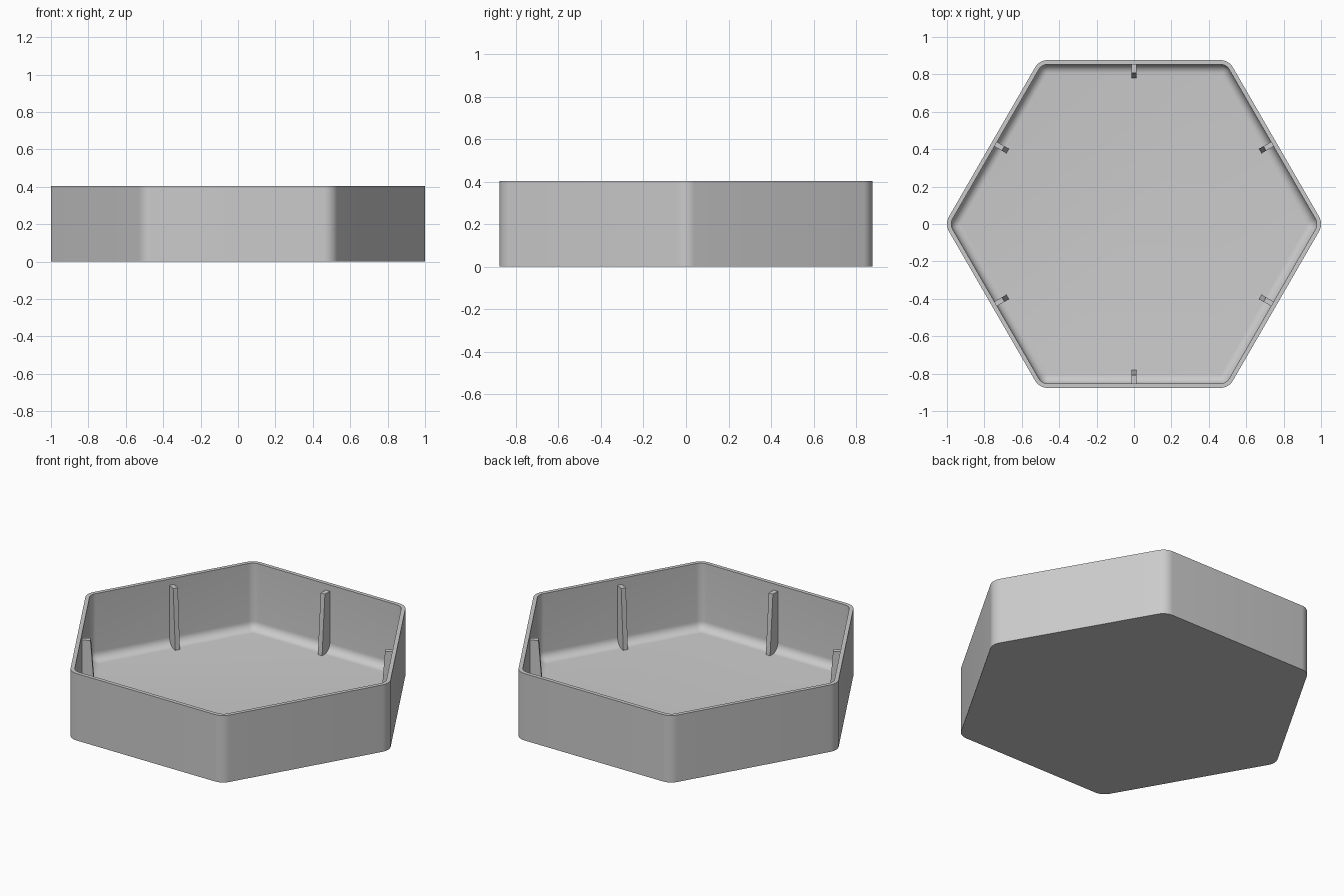
import bpy, bmesh, math

cube = bpy.data.objects.get("Cube")
if cube:
    bpy.data.objects.remove(cube, do_unlink=True)

CORNER = 0.08                                             # outer corner radius
APOTHEM = (1 - CORNER) * math.cos(math.pi / 6) + CORNER   # tips reach x = 1
HEIGHT = 0.403
WALL = 0.023
FLOOR = 0.004
FILLET = 0.05
SEG = 8                                                   # segments per corner

grey = bpy.data.materials.new("light grey")
grey.use_nodes = True
grey.diffuse_color = (0.6, 0.6, 0.6, 1)
grey.node_tree.nodes["Principled BSDF"].inputs["Base Color"].default_value = (0.6, 0.6, 0.6, 1)


def make_object(name, bm):
    bmesh.ops.recalc_face_normals(bm, faces=bm.faces)
    mesh = bpy.data.meshes.new(name)
    bm.to_mesh(mesh)
    bm.free()
    mesh.materials.append(grey)
    obj = bpy.data.objects.new(name, mesh)
    bpy.context.collection.objects.link(obj)
    return obj


def hex_ring(bm, inset, z):
    """Rounded hexagon, inset from the outer wall, at height z."""
    r = CORNER - inset
    centre = (APOTHEM - CORNER) / math.cos(math.pi / 6)
    ring = []
    for k in range(6):
        a = k * math.pi / 3
        for i in range(SEG + 1):
            t = a + (i / SEG - 0.5) * math.pi / 3
            ring.append(bm.verts.new((centre * math.cos(a) + r * math.cos(t),
                                      centre * math.sin(a) + r * math.sin(t), z)))
    return ring


# Tray: outer wall, rim, inner wall, filleted floor edge
profile = [(0, 0), (0, HEIGHT), (WALL, HEIGHT)]
for i in range(9):
    t = i / 8 * math.pi / 2
    profile.append((WALL + FILLET * (1 - math.cos(t)),
                    FLOOR + FILLET * (1 - math.sin(t))))

bm = bmesh.new()
rings = [hex_ring(bm, inset, z) for inset, z in profile]
for lower, upper in zip(rings, rings[1:]):
    n = len(lower)
    for i in range(n):
        j = (i + 1) % n
        bm.faces.new((lower[i], lower[j], upper[j], upper[i]))
bm.faces.new(rings[0])       # underside
bm.faces.new(rings[-1])      # floor
tray = make_object("tray", bm)

bpy.ops.object.select_all(action='DESELECT')
tray.select_set(True)
bpy.context.view_layer.objects.active = tray
bpy.ops.object.shade_smooth_by_angle(angle=math.radians(30))

# Tapered rib in the middle of each wall
RIB = [(0.865, 0.002), (0.78, 0.002), (0.807, 0.365), (0.865, 0.365)]
RIB_HALF = 0.014
for k in range(6):
    bm = bmesh.new()
    sides = [[bm.verts.new((d, w, z)) for d, z in RIB] for w in (-RIB_HALF, RIB_HALF)]
    for side in sides:
        bm.faces.new(side)
    for i in range(4):
        j = (i + 1) % 4
        bm.faces.new((sides[0][i], sides[0][j], sides[1][j], sides[1][i]))
    rib = make_object(f"wall_rib_{k + 1}", bm)
    rib.rotation_euler.z = math.radians(30 + 60 * k)
